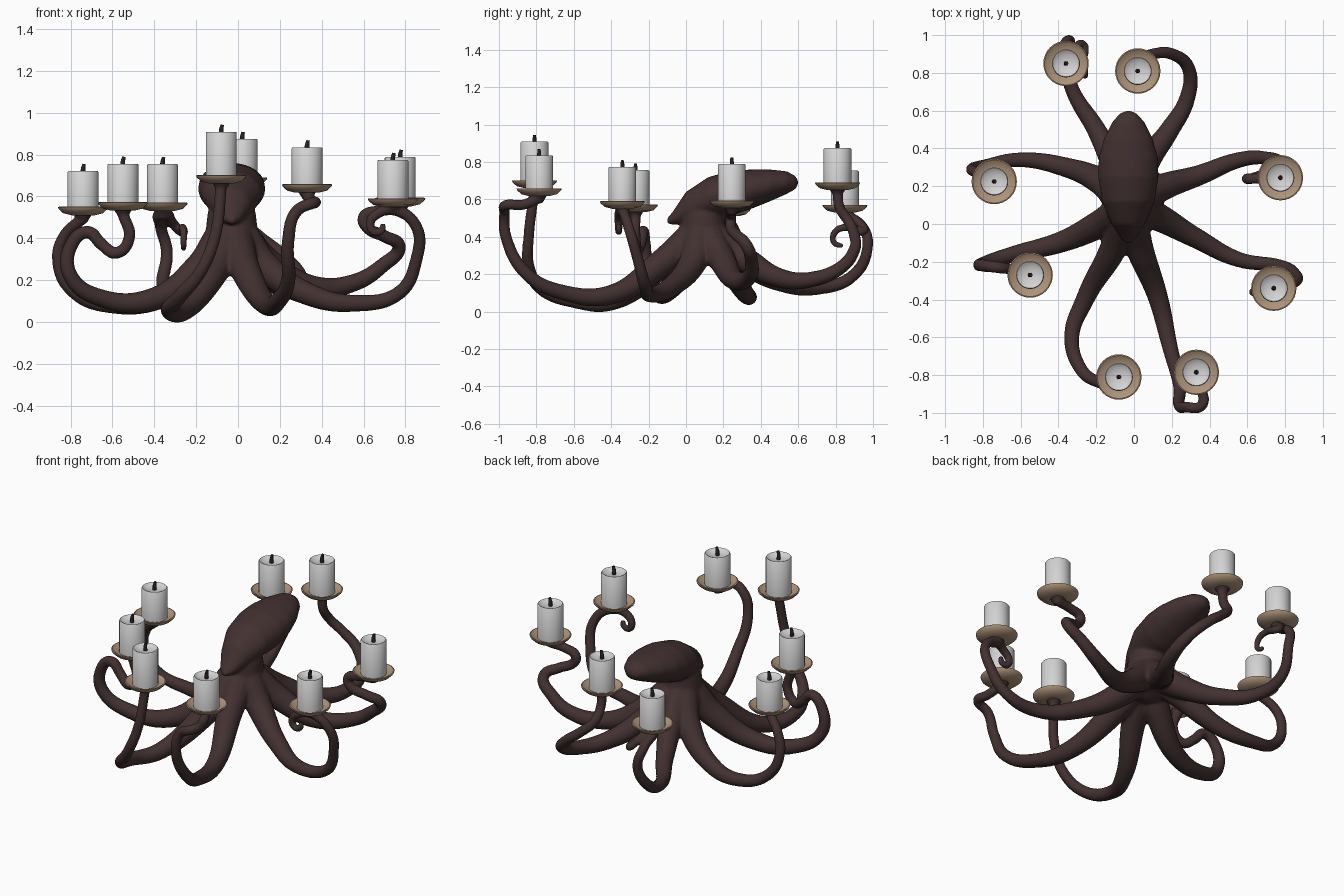
import bpy
import bmesh
import math
from mathutils import Vector

default = bpy.data.objects.get("Cube")
if default:
    bpy.data.objects.remove(default, do_unlink=True)


def material(name, r, g, b):
    mat = bpy.data.materials.new(name)
    mat.use_nodes = True
    mat.diffuse_color = (r, g, b, 1)
    shader = mat.node_tree.nodes["Principled BSDF"]
    shader.inputs["Base Color"].default_value = (r, g, b, 1)
    return mat


BROWN = material("dark_brown", .055, .03, .03)
TAN = material("tan_dish", .42, .29, .19)
WAX = material("white_wax", .66, .66, .66)
BURNT = material("burnt_wick", .025, .015, .015)
HUB = Vector((-.03, .09, .4))
UP = Vector((0, 0, 1))
body_parts = []


def loft(name, rings, mat, sides=32):
    """Skin a closed surface through rings given as functions of angle."""
    bm = bmesh.new()
    loops = []
    for ring in rings:
        loops.append([bm.verts.new(ring(math.tau * i / sides)) for i in range(sides)])
    for lower, upper in zip(loops, loops[1:]):
        for i in range(sides):
            j = (i + 1) % sides
            bm.faces.new((lower[i], lower[j], upper[j], upper[i]))
    bm.faces.new(loops[0][::-1])
    bm.faces.new(loops[-1])
    bmesh.ops.recalc_face_normals(bm, faces=bm.faces)
    mesh = bpy.data.meshes.new(name)
    bm.to_mesh(mesh)
    bm.free()
    mesh.materials.append(mat)
    obj = bpy.data.objects.new(name, mesh)
    bpy.context.collection.objects.link(obj)
    return obj


def lathe(name, profile, base, mat):
    """Turn a (radius, height) profile around a vertical axis."""
    def ring(radius, height):
        return lambda t: base + Vector((radius * math.cos(t), radius * math.sin(t), height))
    return loft(name, [ring(*point) for point in profile], mat)


def tube(name, points, radii, mat):
    curve = bpy.data.curves.new(name, 'CURVE')
    curve.dimensions = '3D'
    curve.bevel_depth = 1
    curve.bevel_resolution = 5
    curve.resolution_u = 10
    curve.use_fill_caps = True
    spline = curve.splines.new('BEZIER')
    spline.bezier_points.add(len(points) - 1)
    for knot, point, radius in zip(spline.bezier_points, points, radii):
        knot.co = point
        knot.radius = radius
        knot.handle_left_type = knot.handle_right_type = 'AUTO'
    curve.materials.append(mat)
    obj = bpy.data.objects.new(name, curve)
    bpy.context.collection.objects.link(obj)
    return obj


def smooth(obj):
    bpy.ops.object.select_all(action='DESELECT')
    obj.select_set(True)
    bpy.context.view_layer.objects.active = obj
    bpy.ops.object.shade_smooth_by_angle(angle=math.radians(40))


def candle(place, top, rim):
    """Dish, wax and wick between the dish rim and the top of the wax."""
    dish = lathe(place + "_dish", [(.055, -.035), (.095, -.025), (.117, -.005), (.12, .004),
                                   (.114, .006), (.09, -.01), (.06, -.014)], rim, TAN)
    wax = lathe(place + "_candle", [(.074, rim.z - top.z - .014), (.074, -.004), (.07, .001),
                                    (.062, -.003), (.05, -.012), (.01, -.015)], top, WAX)
    smooth(dish)
    smooth(wax)
    tube(place + "_wick", [top - UP * .02, top + UP * .01, top + Vector((.005, 0, .035))],
         (.012, .011, .008), BURNT)
    body_parts.append(lathe(place + "_socket", [(.022, -.07), (.03, -.05), (.05, -.026)],
                            rim, BROWN))


def arm(place, top, path, tail=(), height=.188):
    """Tapering tentacle from the hub to its candle, with an optional curled tail."""
    top = Vector(top)
    rim = top - UP * height
    points = [Vector(p) for p in path]
    out = points[0] - HUB
    out.z = 0
    points.insert(0, HUB + out.normalized() * .05)
    points.append(rim - UP * .048)
    steps = [0]
    for a, b in zip(points, points[1:]):
        steps.append(steps[-1] + (b - a).length)
    radii = [.028 + .064 * (1 - s / steps[-1]) ** 2.3 for s in steps]
    for k, point in enumerate(tail):
        points.append(point)
        radii.append(.025 - .013 * k / len(tail))
    body_parts.append(tube(place + "_arm", points, radii, BROWN))
    candle(place, top, rim)


# Mantle: rings along the y axis (y, z centre, half width, half height)
def mantle_ring(y, z, w, h):
    return lambda t: (HUB.x + w * math.cos(t), y, z + h * math.sin(t))


mantle = loft("mantle", [mantle_ring(*station) for station in (
    (-.1, .485, .015, .015), (-.07, .5, .045, .035), (0, .555, .088, .085),
    (.12, .61, .14, .11), (.25, .635, .16, .12), (.35, .655, .157, .105),
    (.45, .675, .13, .085), (.54, .69, .085, .06), (.585, .69, .045, .035),
    (.6, .69, .008, .008))], BROWN)
body_parts.append(mantle)

# Neck where the arms meet
body_parts.append(lathe("neck", [(.02, -.15), (.1, -.12), (.135, -.06), (.125, .03),
                                 (.115, .12), (.09, .2), (.02, .23)], HUB, BROWN))

# Eight tentacles, each with its candle
arm("back_right", (-.36, .85, .753),
    [(-.11, .32, .26), (-.2, .5, .16), (-.33, .72, .13), (-.36, .89, .19),
     (-.34, .97, .34), (-.37, .94, .46)],
    tail=[(-.31, .93, .47), (-.27, .95, .43), (-.265, .87, .45), (-.26, .8, .43),
          (-.26, .79, .37), (-.26, .84, .35)])
arm("back_left", (.02, .81, .873),
    [(.07, .33, .27), (.19, .5, .18), (.28, .66, .17), (.29, .82, .23),
     (.2, .9, .33), (.1, .9, .41), (.03, .87, .48), (.02, .82, .56)])
arm("left_rear", (.775, .245, .788),
    [(.14, .19, .28), (.35, .26, .17), (.56, .34, .19), (.69, .35, .27), (.77, .32, .36),
     (.7, .27, .41), (.62, .24, .45), (.6, .24, .5), (.67, .24, .53)], height=.2)
arm("left_front", (.74, -.34, .773),
    [(.12, .04, .27), (.32, -.07, .14), (.56, -.19, .09), (.77, -.22, .14),
     (.85, -.26, .29), (.85, -.31, .46)],
    tail=[(.67, -.36, .52), (.63, -.36, .47), (.65, -.36, .43), (.69, -.36, .44),
          (.69, -.36, .47)])
arm("front_left", (.33, -.785, .833),
    [(.03, -.13, .26), (.13, -.4, .09), (.19, -.65, .1), (.24, -.85, .2),
     (.24, -.96, .39), (.28, -.97, .53), (.36, -.96, .57), (.36, -.88, .57)], height=.18)
arm("front_right", (-.08, -.81, .908),
    [(-.11, -.13, .25), (-.26, -.4, .055), (-.33, -.6, .06), (-.28, -.77, .12),
     (-.18, -.84, .24), (-.11, -.84, .41)], height=.212)
arm("right_front", (-.55, -.27, .755),
    [(-.18, 0, .26), (-.4, -.1, .11), (-.64, -.16, .11), (-.8, -.21, .22),
     (-.8, -.22, .36), (-.72, -.23, .43), (-.65, -.24, .37), (-.58, -.26, .33),
     (-.52, -.27, .4)])
arm("right_rear", (-.74, .225, .72),
    [(-.17, .22, .27), (-.36, .3, .12), (-.6, .34, .08), (-.79, .31, .15),
     (-.86, .29, .3), (-.83, .27, .41)], height=.175)

# Fuse mantle, neck, tentacles and sockets into one skin
bpy.ops.object.select_all(action='DESELECT')
for part in body_parts:
    part.select_set(True)
bpy.context.view_layer.objects.active = mantle
bpy.ops.object.convert(target='MESH')
bpy.ops.object.join()
body = bpy.context.view_layer.objects.active
body.name = "octopus_body"
fuse = body.modifiers.new("fuse", 'REMESH')
fuse.mode = 'VOXEL'
fuse.voxel_size = .009
fuse.use_smooth_shade = True
relax = body.modifiers.new("relax", 'SMOOTH')
relax.factor = .5
relax.iterations = 5
